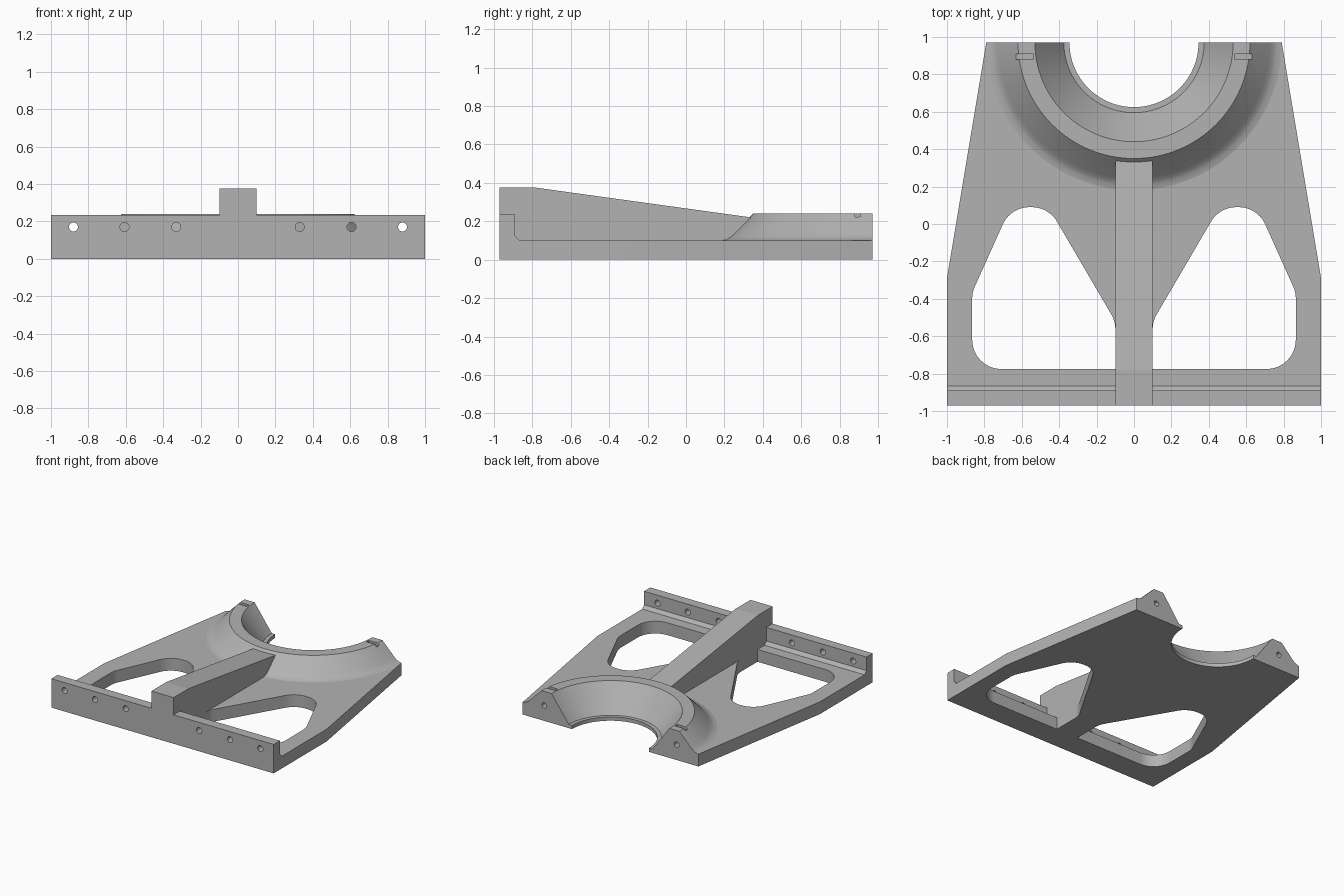
import bpy, bmesh, math
from mathutils import Vector

if "Cube" in bpy.data.objects:
    bpy.data.objects.remove(bpy.data.objects["Cube"], do_unlink=True)

GREY = (0.45, 0.45, 0.45, 1)
grey = bpy.data.materials.new("plain grey")
grey.use_nodes = True
grey.diffuse_color = GREY
grey.node_tree.nodes["Principled BSDF"].inputs["Base Color"].default_value = GREY

BACK = 0.97       # back face, also the centre line of the half ring
THICK = 0.1       # plate thickness
SEAT = 0.6        # radius where plate and ring meet


def finish(name, bm):
    bmesh.ops.recalc_face_normals(bm, faces=bm.faces)
    mesh = bpy.data.meshes.new(name)
    bm.to_mesh(mesh)
    bm.free()
    mesh.materials.append(grey)
    obj = bpy.data.objects.new(name, mesh)
    bpy.context.collection.objects.link(obj)
    return obj


def prism(name, pts, axis, lo, hi):
    """Extrude a flat outline along one axis."""
    place = {"x": lambda u, v, a: (a, u, v),
             "y": lambda u, v, a: (u, a, v),
             "z": lambda u, v, a: (u, v, a)}[axis]
    bm = bmesh.new()
    ends = [[bm.verts.new(place(u, v, a)) for u, v in pts] for a in (lo, hi)]
    for ring in ends:
        bm.faces.new(ring)
    for i in range(len(pts)):
        j = (i + 1) % len(pts)
        bm.faces.new((ends[0][i], ends[0][j], ends[1][j], ends[1][i]))
    return finish(name, bm)


def arc(cx, cy, r, start, end, n):
    return [(cx + r * math.cos(start + (end - start) * i / n),
             cy + r * math.sin(start + (end - start) * i / n)) for i in range(n + 1)]


def rounded(corners, n=10):
    """Outline from (x, y, fillet radius) corners."""
    out = []
    for i, (x, y, r) in enumerate(corners):
        p = Vector((x, y))
        if not r:
            out.append((x, y))
            continue
        a = (Vector(corners[i - 1][:2]) - p).normalized()
        b = (Vector(corners[(i + 1) % len(corners)][:2]) - p).normalized()
        half = a.angle(b) / 2
        centre = p + (a + b).normalized() * (r / math.sin(half))
        s = p + a * (r / math.tan(half)) - centre
        e = p + b * (r / math.tan(half)) - centre
        for k in range(n + 1):
            d = s.lerp(e, k / n).normalized() * r
            out.append(tuple(centre + d))
    return out


def cut(obj, cutters):
    for c in cutters:
        mod = obj.modifiers.new("cut", "BOOLEAN")
        mod.operation = "DIFFERENCE"
        mod.solver = "EXACT"
        mod.object = c
        bpy.context.view_layer.objects.active = obj
        bpy.ops.object.modifier_apply(modifier=mod.name)
        bpy.data.objects.remove(c, do_unlink=True)


def smooth(obj):
    bpy.ops.object.select_all(action="DESELECT")
    obj.select_set(True)
    bpy.context.view_layer.objects.active = obj
    bpy.ops.object.shade_smooth_by_angle(angle=math.radians(28))


def hole(x, z, r, y0, y1):
    return prism("hole_cutter", arc(x, z, r, 0, math.tau, 24)[:-1], "y", y0, y1)


# Tapered base plate with a round seat at the back and two windows
outline = [(-1, -0.865), (1, -0.865), (1, -0.29), (0.79, BACK)]
outline += arc(0, BACK, SEAT, 0, -math.pi, 64)
outline += [(-0.79, BACK), (-1, -0.29)]
plate = prism("base_plate", outline, "z", 0, THICK)
R = 0.155
window = rounded([(0.1, -0.775, 0), (0.865, -0.775, R), (0.865, -0.365, R),
                  (0.66, 0.09, R), (0.457, 0.09, R), (0.1, -0.52, R)])
cut(plate, [prism("window_cutter", [(s * x, y) for x, y in window], "z", -0.1, 0.2)
            for s in (-1, 1)])
smooth(plate)

# Front flange in two halves, each with three bolt holes
flange = [(-0.97, 0), (-0.97, 0.235), (-0.89, 0.235), (-0.89, 0.125),
          (-0.865, THICK), (-0.865, 0)]
for s, side in ((1, "left"), (-1, "right")):
    part = prism("front_flange_" + side, flange, "x", s * 0.1, s)
    cut(part, [hole(s * x, 0.17, 0.024, -1.1, -0.8) for x in (0.33, 0.607, 0.88)])
    smooth(part)

# Central sloping rib
prism("centre_rib", [(-0.97, 0), (-0.97, 0.375), (-0.78, 0.375), (0.37, 0.216),
                     (0.37, THICK), (-0.865, THICK), (-0.865, 0)], "x", -0.1, 0.1)

# Half ring: profile in radius and height, swept half a turn
profile = [(0.345, 0), (0.345, 0.03), (0.375, 0.03), (0.53, 0.24), (0.62, 0.24),
           (0.725, 0.135), (0.745, 0.117), (0.765, 0.106), (0.79, THICK),
           (SEAT, THICK), (SEAT, 0)]
bm = bmesh.new()
rows = [[bm.verts.new((x, y, z)) for x, y in arc(0, BACK, r, 0, -math.pi, 64)]
        for r, z in profile]
for i, row in enumerate(rows):
    nxt = rows[(i + 1) % len(rows)]
    for k in range(64):
        bm.faces.new((row[k], row[k + 1], nxt[k + 1], nxt[k]))
for k in (0, -1):
    bm.faces.new([row[k] for row in rows])
half_ring = finish("half_ring", bm)

# Pin holes in the end faces and small slots on the rim
cutters = []
for s in (-1, 1):
    cutters.append(hole(s * 0.595, 0.125, 0.022, 0.87, 1.1))
    slot = [(s * 0.537, 0.88), (s * 0.632, 0.88), (s * 0.632, 0.91), (s * 0.537, 0.91)]
    cutters.append(prism("slot_cutter", slot, "z", 0.217, 0.3))
cut(half_ring, cutters)
smooth(half_ring)
